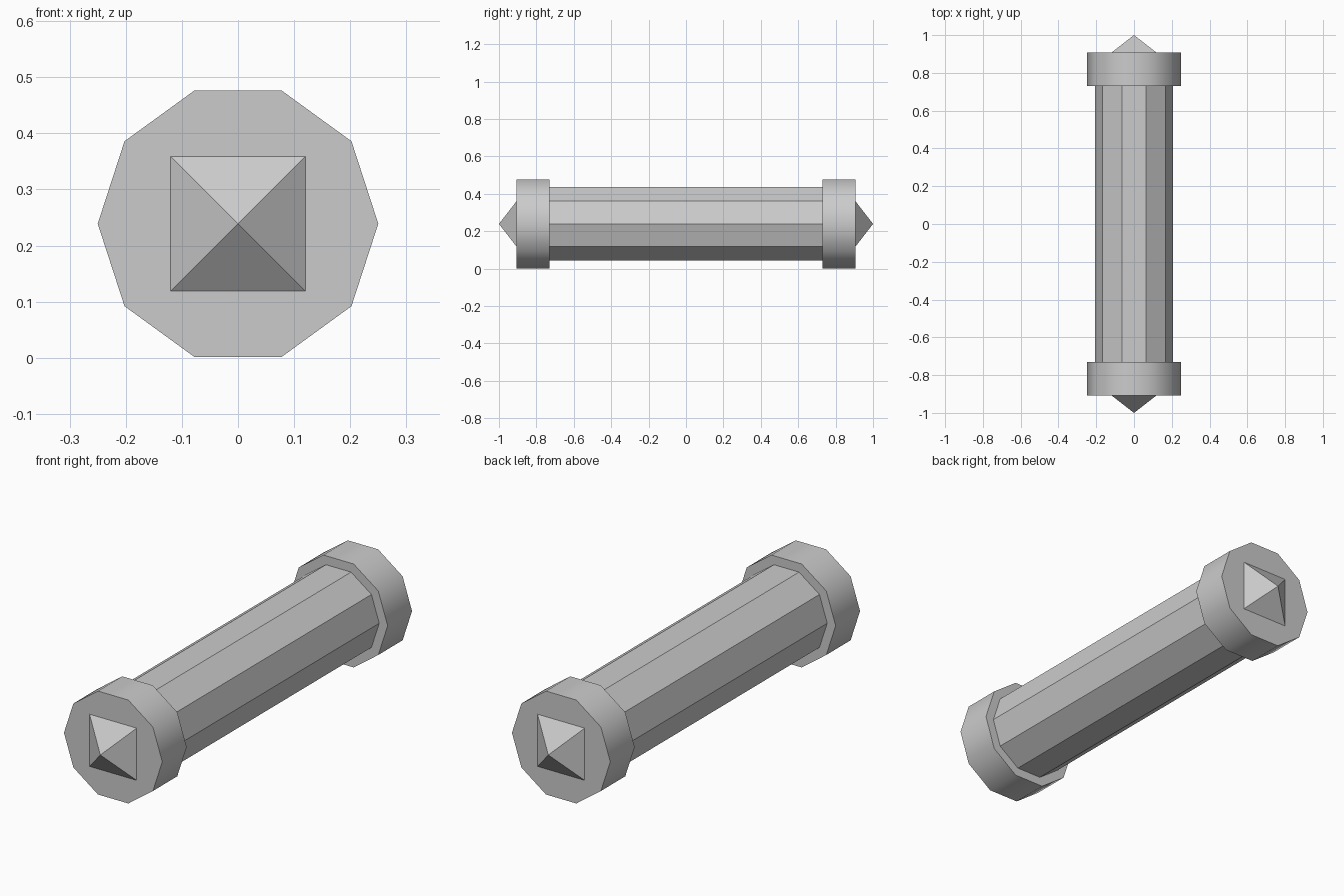
import bpy, bmesh
from math import sin, cos, pi, radians, sqrt

if "Cube" in bpy.data.objects:
    bpy.data.objects.remove(bpy.data.objects["Cube"])

ZC = 0.239  # height of the long axis


def ring(bm, y, radius, sides, start):
    return [bm.verts.new((radius * cos(start + 2 * pi * i / sides), y,
                          ZC + radius * sin(start + 2 * pi * i / sides)))
            for i in range(sides)]


def solid(name, y0, y1, radius, sides, start=0.0, pointed=False, smooth=False):
    """Prism or pyramid running along y from y0 to y1."""
    bm = bmesh.new()
    a = ring(bm, y0, radius, sides, start)
    bm.faces.new(a)
    if pointed:
        tip = bm.verts.new((0, y1, ZC))
        for i in range(sides):
            bm.faces.new((a[i], a[(i + 1) % sides], tip))
    else:
        b = ring(bm, y1, radius, sides, start)
        bm.faces.new(b)
        for i in range(sides):
            j = (i + 1) % sides
            bm.faces.new((a[i], a[j], b[j], b[i]))
    bmesh.ops.recalc_face_normals(bm, faces=bm.faces)
    if smooth:
        for f in bm.faces:
            f.smooth = True
        for e in bm.edges:
            e.smooth = e.calc_face_angle() < radians(40)
    mesh = bpy.data.meshes.new(name)
    bm.to_mesh(mesh)
    bm.free()
    ob = bpy.data.objects.new(name, mesh)
    bpy.context.collection.objects.link(ob)
    return ob


# Ten-sided shaft
solid("shaft", -0.73, 0.73, 0.207, 10)

# End collars and pyramid points
for side, s in (("front", -1), ("back", 1)):
    solid(side + "_collar", s * 0.73, s * 0.907, 0.25, 10, smooth=True)
    solid(side + "_point", s * 0.907, s * 1.0, 0.12 * sqrt(2), 4,
          start=pi / 4, pointed=True)
